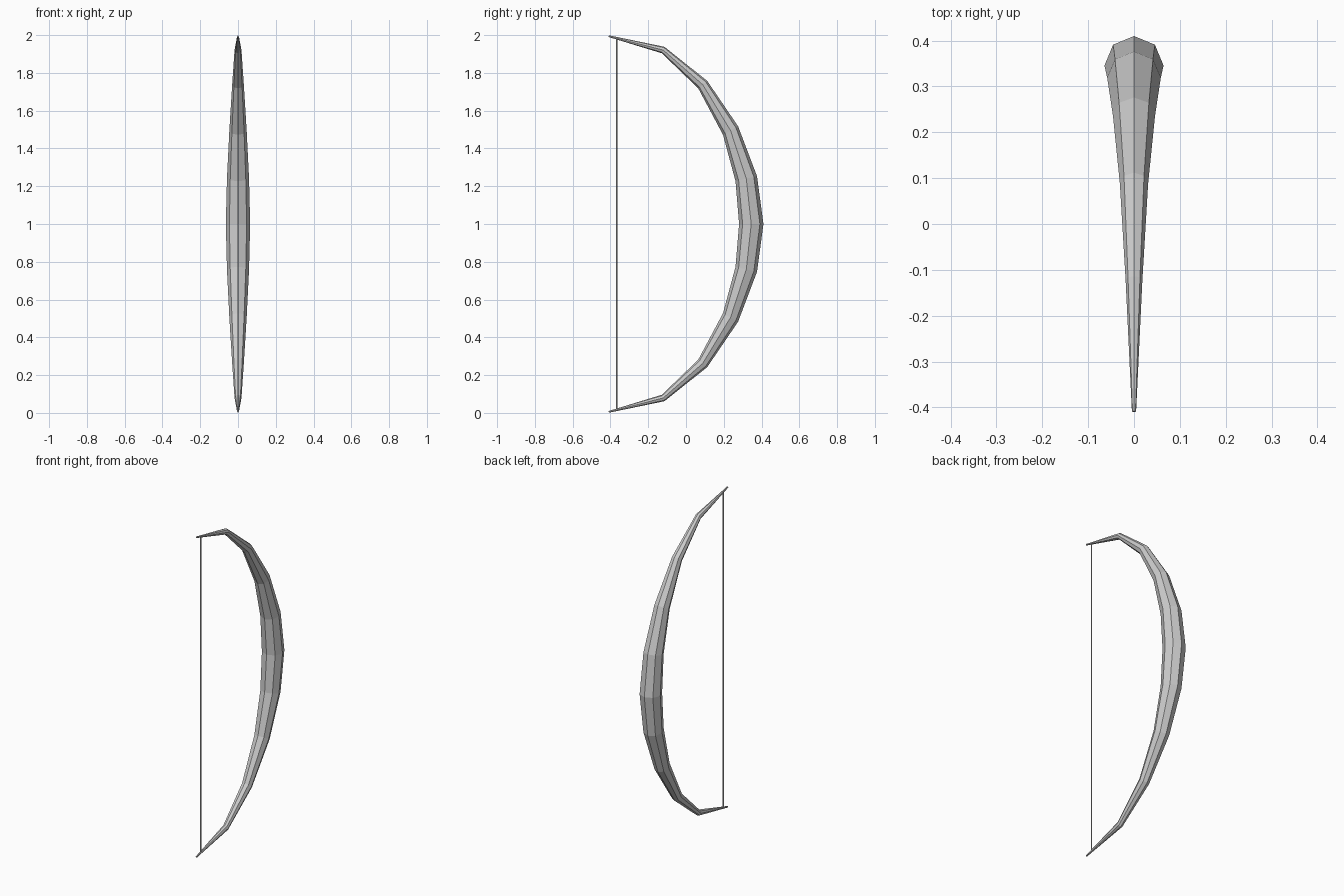
import bpy, bmesh
from math import sin, cos, tau
from mathutils import Vector

if "Cube" in bpy.data.objects:
    bpy.data.objects.remove(bpy.data.objects["Cube"])

SIDES = 8

# Half profile from grip to upper tip: inner (y, z), outer (y, z)
half = [
    ((0.281, 1.000), (0.410, 1.000)),
    ((0.262, 1.227), (0.376, 1.253)),
    ((0.196, 1.472), (0.276, 1.517)),
    ((0.065, 1.718), (0.112, 1.758)),
    ((-0.128, 1.904), (-0.114, 1.938)),
    ((-0.410, 1.990), (-0.408, 1.999)),
]
lower = [tuple((y, 2 - z) for y, z in pair) for pair in half[:0:-1]]
stations = lower + half


def loft(name, pairs, sides):
    """Skin round cross-sections whose diameters are given in the YZ plane."""
    bm = bmesh.new()
    rings = []
    for inner, outer in pairs:
        a, b = Vector((0, *inner)), Vector((0, *outer))
        mid, u = (a + b) / 2, (b - a) / 2
        v = Vector((u.length, 0, 0))
        rings.append([bm.verts.new(mid + u * cos(tau * i / sides) + v * sin(tau * i / sides))
                      for i in range(sides)])
    for r, s in zip(rings, rings[1:]):
        for i in range(sides):
            j = (i + 1) % sides
            bm.faces.new((r[i], r[j], s[j], s[i]))
    bm.faces.new(rings[0])
    bm.faces.new(rings[-1])
    bmesh.ops.recalc_face_normals(bm, faces=bm.faces)
    mesh = bpy.data.meshes.new(name)
    bm.to_mesh(mesh)
    bm.free()
    obj = bpy.data.objects.new(name, mesh)
    bpy.context.collection.objects.link(obj)
    return obj


# Curved stave, tapering to both tips
loft("bow_stave", stations, SIDES)

# Taut string between the tips
loft("bow_string", [((-0.370, z), (-0.363, z)) for z in (0.018, 1.982)], SIDES)
